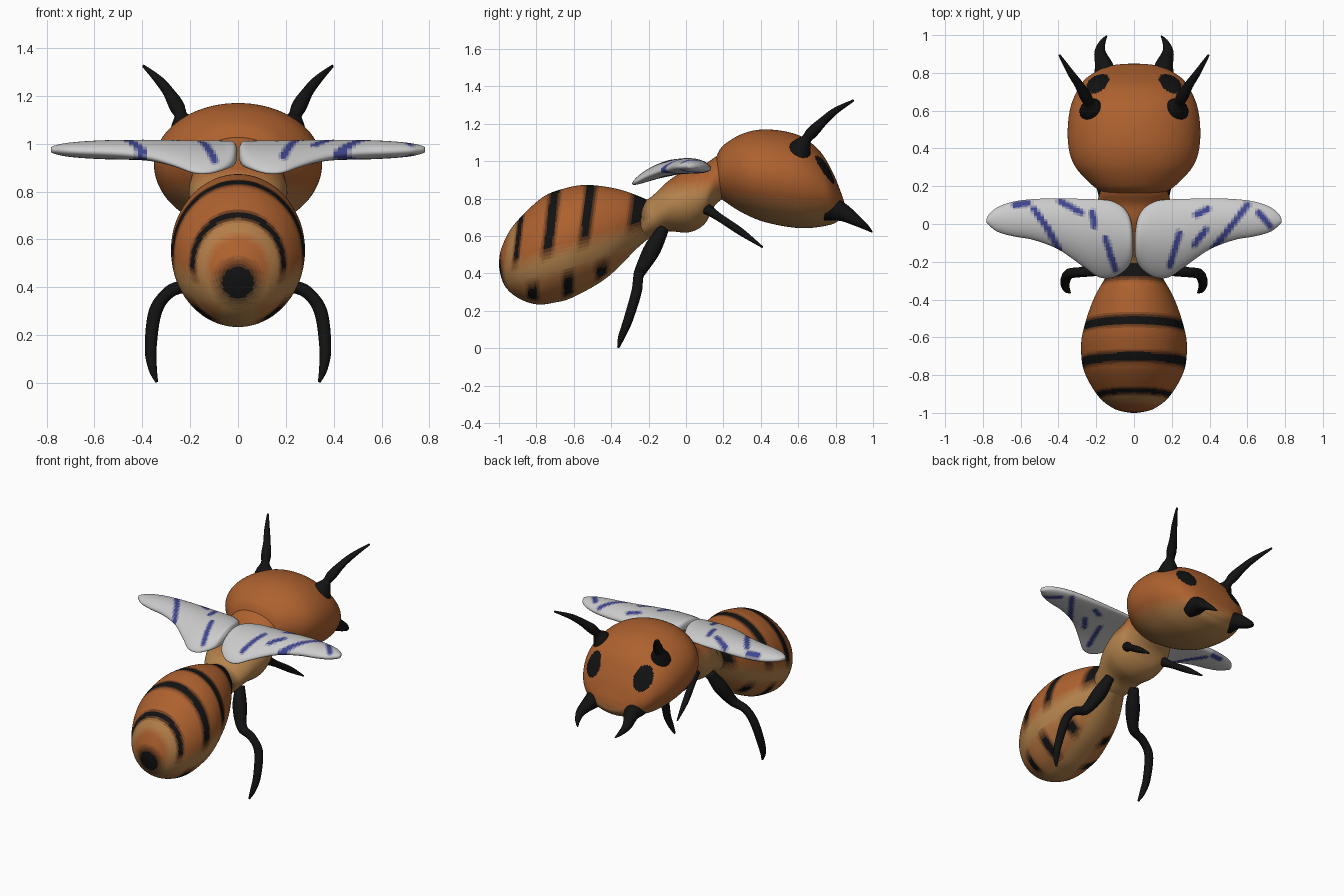
import bpy, bmesh, math
from mathutils import Vector as V

if "Cube" in bpy.data.objects:
    bpy.data.objects.remove(bpy.data.objects["Cube"])

ORANGE, TAN, BLACK = (0.42, 0.12, 0.028), (0.46, 0.23, 0.075), (0.006, 0.006, 0.006)
WING, BLUE = (0.58, 0.58, 0.58), (0.05, 0.06, 0.28)


def mix(a, b, f):
    f = round(max(0, min(1, f)) * 5) / 5
    return tuple(round(p + (q - p) * f, 4) for p, q in zip(a, b))


def step(v, lo, hi):
    return max(0, min(1, (v - lo) / (hi - lo)))


def material(rgb):
    name = "colour_%03d_%03d_%03d" % tuple(int(c * 999) for c in rgb)
    m = bpy.data.materials.get(name)
    if not m:
        m = bpy.data.materials.new(name)
        m.diffuse_color = (*rgb, 1)
        m.use_nodes = True
        m.node_tree.nodes["Principled BSDF"].inputs["Base Color"].default_value = m.diffuse_color
    return m


def smooth_rings(rings, n):
    """Catmull-Rom through rings of (centre, half axis a, half axis b)"""
    out = []
    for i in range(len(rings) - 1):
        p = [rings[max(0, min(len(rings) - 1, i + k))] for k in (-1, 0, 1, 2)]
        for s in range(n):
            t = s / n
            out.append([(p1 * 2 + (p2 - p0) * t + (p0 * 2 - p1 * 5 + p2 * 4 - p3) * t * t
                         + (p1 * 3 - p0 - p2 * 3 + p3) * t ** 3) * 0.5
                        for p0, p1, p2, p3 in zip(*p)])
    return out + [rings[-1]]


def loft(name, rings, colour, n=8, seg=32, warp=None):
    bm = bmesh.new()
    loops = []
    for c, a, b in smooth_rings(rings, n):
        loop = []
        for k in range(seg):
            t = 2 * math.pi * k / seg
            p = c + a * math.cos(t) + b * math.sin(t)
            loop.append(bm.verts.new(warp(p) if warp else p))
        loops.append(loop)
    for r, q in zip(loops, loops[1:]):
        for k in range(seg):
            bm.faces.new((r[k], r[(k + 1) % seg], q[(k + 1) % seg], q[k]))
    bm.faces.new(loops[0])
    bm.faces.new(loops[-1])
    bmesh.ops.recalc_face_normals(bm, faces=bm.faces)
    me = bpy.data.meshes.new(name)
    slots = {}
    for f in bm.faces:
        f.smooth = True
        rgb = colour(f.calc_center_median())
        if rgb not in slots:
            slots[rgb] = len(slots)
            me.materials.append(material(rgb))
        f.material_index = slots[rgb]
    bm.to_mesh(me)
    bm.free()
    ob = bpy.data.objects.new(name, me)
    bpy.context.collection.objects.link(ob)
    return ob


def body_rings(rows):
    """rows: top y, top z, bottom y, bottom z, half width"""
    out = []
    for yt, zt, yb, zb, w in rows:
        t, b = V((0, yt, zt)), V((0, yb, zb))
        out.append(((t + b) / 2, V((w, 0, 0)), (t - b) / 2))
    return out


def limb(name, rows, side):
    """rows: x, y, z, radius along the path"""
    pts = [V((r[0] * side, r[1], r[2])) for r in rows]
    rings = []
    for i, p in enumerate(pts):
        d = (pts[min(i + 1, len(pts) - 1)] - pts[max(i - 1, 0)]).normalized()
        a = d.cross(V((0.3 * side, 0.9, -0.5)) if abs(d.y) < 0.6 else V((side, 0, 0.2))).normalized()
        if rings and a.dot(rings[-1][1]) < 0:
            a = -a
        rings.append((p, a * rows[i][3], d.cross(a) * rows[i][3]))
    return loft(name, rings, lambda c: BLACK, 6, 16)


# Abdomen: black stripes over orange, tan flank, black tail tip
def abdomen_colour(p):
    line = 0.60 + (p.y + 0.3) * 0.30
    s = p.y - 0.12 * (p.z - 0.85)
    if p.z < line:
        s = p.y + 0.12
    stripe = max(1 - step(abs(s - k), 0.018, 0.045) for k in (-0.51, -0.70))
    if p.z >= line:
        stripe = max(stripe, 1 - step(abs(s + 0.865), 0.008, 0.025), step(s, -0.31, -0.27))
    else:
        stripe = max(stripe, 1 - step(abs(s + 0.33), 0.02, 0.05))
    d = p.z - line
    flank = step(d, -0.13, -0.06) * (1 - step(d, -0.01, 0.07))
    belly = 1 - step(abs(p.x), 0.06, 0.12) if d < 0 else 0
    tan = max(flank, belly, 0.45 if d < 0 else 0)
    if d > 0:
        tan = max(tan, 0.8 * (1 - step(abs(s + 0.90), 0.01, 0.03)))
    tip = 1 - step(math.hypot(p.x, p.z - 0.42), 0.06, 0.12) if p.y < -0.9 else 0
    return mix(mix(ORANGE, TAN, tan), BLACK, max(stripe * (1 - max(flank, belly)), tip))


loft("abdomen", body_rings([
    (-1.0, .46, -.998, .42, .02), (-.985, .54, -.97, .335, .105), (-.92, .66, -.90, .27, .19),
    (-.77, .805, -.80, .235, .262), (-.64, .857, -.70, .245, .28), (-.52, .873, -.60, .275, .268),
    (-.36, .85, -.42, .38, .21), (-.22, .80, -.25, .545, .12), (-.15, .76, -.15, .62, .07)]),
    abdomen_colour, 14, 96)


# Thorax: orange saddle, tan sides and belly
def thorax_colour(p):
    c = mix(TAN, ORANGE, step(p.z, 0.82, 0.90))
    return mix(c, BLACK, step(-p.y, 0.19, 0.25) * step(p.z, 0.64, 0.70))


loft("thorax", body_rings([
    (-.30, .77, -.30, .56, .11), (-.20, .80, -.18, .595, .14), (-.10, .89, -.10, .625, .18),
    (0, .955, .015, .62, .205), (.10, .985, .10, .665, .2), (.17, 1.03, .16, .77, .18),
    (.26, 1.05, .25, .83, .16)]), thorax_colour, 8, 64)

# Head: tan jaw and painted dark eyes
EYE_U = V((0, -0.65, 0.76))
EYE_T = EYE_U.cross(V((0.45, 0.75, 0.35))).normalized()


def head_colour(p):
    v = V((abs(p.x), p.y, p.z)) - V((0.19, 0.745, 0.955))
    if p.y > 0.6 and (v.dot(EYE_U) / 0.088) ** 2 + (v.dot(EYE_T) / 0.062) ** 2 < 1:
        return BLACK
    return mix(TAN, ORANGE, step(p.z + 0.1 * (p.y - 0.5), 0.72, 0.82))


loft("head", body_rings([
    (.16, 1.02, .17, .82, .15), (.2, 1.085, .2, .79, .215), (.31, 1.15, .31, .72, .315),
    (.44, 1.17, .44, .67, .35), (.6, 1.14, .62, .642, .338), (.71, 1.06, .77, .66, .28),
    (.78, .95, .825, .69, .205), (.83, .83, .845, .715, .12), (.846, .78, .849, .74, .04)]),
    head_colour, 14, 128)

# Wings: leaf outline with blue vein streaks (x, y to x, y)
WING_ROWS = [(.004, -.06, -.15), (.02, .03, -.21), (.06, .09, -.255), (.12, .122, -.285),
             (.19, .13, -.28), (.27, .133, -.225), (.40, .135, -.135), (.53, .132, -.085),
             (.64, .118, -.065), (.72, .09, -.042), (.765, .055, -.01), (.781, .025, .008)]
VEINS = {1: [(.19, -.22, .24, -.05), (.32, -.11, .38, -.03), (.42, -.13, .50, -.03),
             (.50, -.03, .60, .10), (.33, .05, .39, .08), (.66, .06, .72, -.01)],
         -1: [(.10, -.24, .15, -.08), (.40, -.13, .46, -.02), (.46, -.02, .53, .08),
              (.28, .06, .39, .12), (.21, -.01, .22, .06), (.56, .11, .63, .10)]}


def wing_colour(side):
    def colour(p):
        q, best = V((abs(p.x), p.y)), 9
        for x0, y0, x1, y1 in VEINS[side]:
            a, d = V((x0, y0)), V((x1 - x0, y1 - y0))
            t = max(0, min(1, (q - a).dot(d) / d.length_squared))
            best = min(best, (q - a - d * t).length)
        return mix(BLUE, WING, step(best, 0.010, 0.026))
    return colour


def arch(p):
    return V((p.x, p.y, p.z - (p.y - 0.02) ** 2))


for side, word in ((1, "right"), (-1, "left")):
    rings = [(V((x * side, (f + b) / 2, 0.975)), V((0, (f - b) / 2, 0)),
              V((0, 0, min(0.042, 0.008 + (f - b) * 0.15)))) for x, f, b in WING_ROWS]
    loft(word + "_wing", rings, wing_colour(side), 7, 64, arch)

    # Antennae, jaws and legs
    limb(word + "_antenna", [(.22, .60, 1.04, .07), (.23, .625, 1.09, .048), (.25, .665, 1.145, .031),
                             (.29, .735, 1.215, .024), (.335, .80, 1.27, .018),
                             (.395, .895, 1.325, .006)], side)
    limb(word + "_mandible", [(.15, .76, .75, .07), (.16, .84, .725, .048), (.18, .91, .683, .03),
                              (.168, .96, .65, .017), (.145, .995, .622, .004)], side)
    limb(word + "_front_leg", [(.14, .09, .76, .035), (.17, .17, .705, .022), (.2, .29, .625, .02),
                               (.22, .41, .54, .005)], side)
    limb(word + "_back_leg", [(.10, -.12, .64, .03), (.14, -.18, .53, .046), (.20, -.24, .42, .033),
                              (.285, -.255, .382, .027), (.345, -.265, .30, .028),
                              (.365, -.31, .15, .025), (.357, -.345, .06, .018),
                              (.34, -.362, .004, .006)], side)
